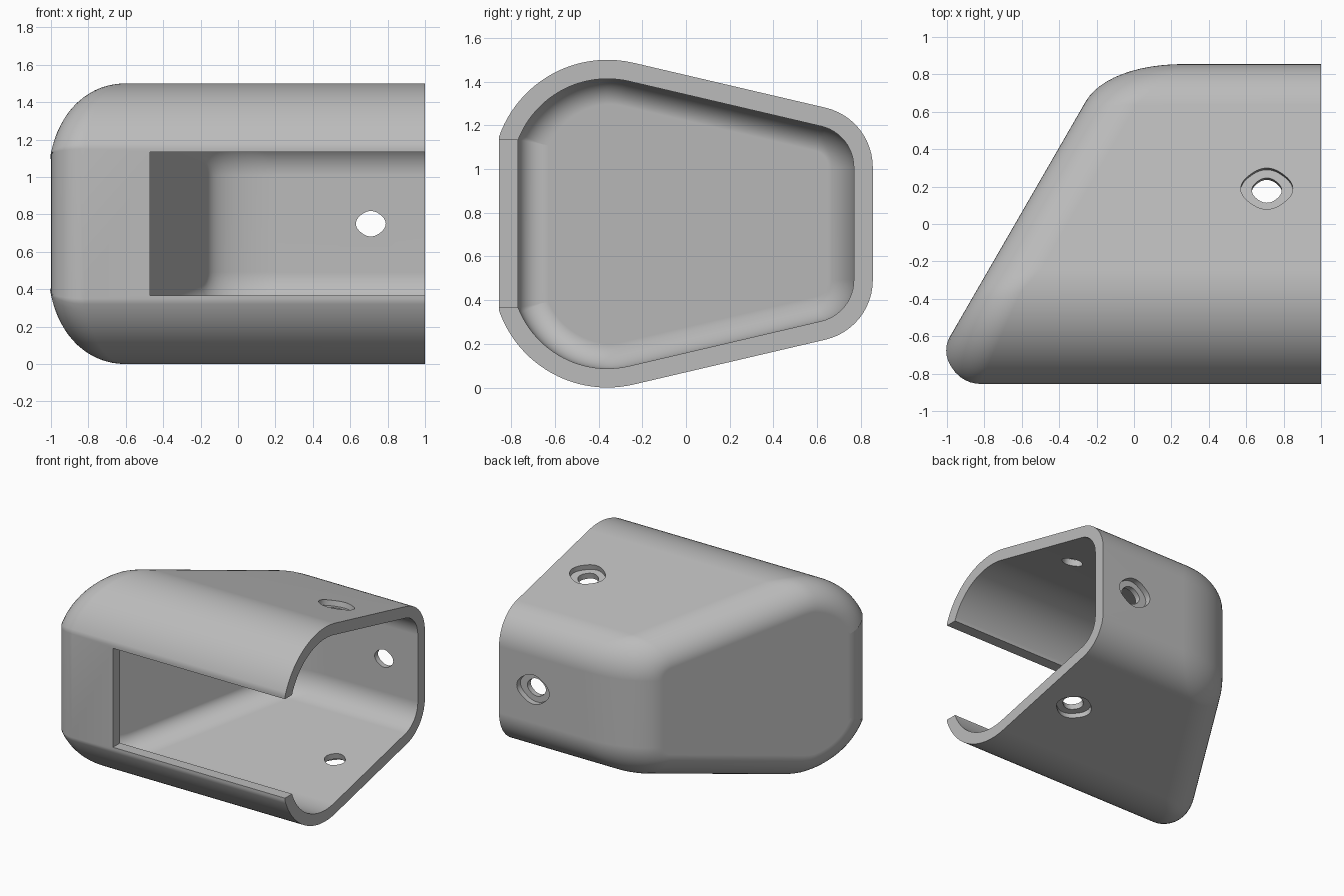
import bpy
import bmesh
from math import sin, cos, tan, asin, pi, radians
from mathutils import Matrix, Vector

cube = bpy.data.objects.get("Cube")
if cube:
    bpy.data.objects.remove(cube)

MID = 0.75             # height of the symmetry plane
WALL = 0.087
TILT = radians(13.1)   # slope of the top and bottom faces
SLANT = tan(radians(30))

grey = bpy.data.materials.new("plain grey")
grey.use_nodes = True
COLOUR = (0.5, 0.5, 0.5, 1)
grey.diffuse_color = COLOUR
grey.node_tree.nodes["Principled BSDF"].inputs["Base Color"].default_value = COLOUR


def section(wall):
    """Closed cross-section as (y, z, normal y, normal z), offset inward by wall."""
    front, back = -0.855 + wall, 0.855
    big, small = 0.525 - wall, 0.28 - wall
    start = asin((front + 0.36) / big)
    half = []
    for i in range(25):
        a = start + (TILT - start) * i / 24
        n = (sin(a), cos(a)) if i else (-1, tan((pi / 2 + start) / 2))
        half.append((-0.36 + big * sin(a), 0.225 + big * cos(a), *n))
    for i in range(13):
        a = TILT + (pi / 2 - TILT) * i / 12
        half.append((back - 0.28 + small * sin(a), 0.258 + small * cos(a), sin(a), cos(a)))
    return half + [(y, -z, ny, -nz) for y, z, ny, nz in reversed(half)]


def skin(bm, wall, lengths, depths, steps=12):
    """Loft with a slanted, rounded closed end; returns the open rim ring."""
    pts = section(wall)
    corner = -1.13 + wall / cos(radians(30))
    rings = [[bm.verts.new((1, y, MID + z)) for y, z, _, _ in pts]]
    for k in range(steps + 1):
        t = k / steps
        ring = []
        for y, z, ny, nz in pts:
            top, front, back = lengths
            length = top + (back - top) * max(ny, 0) + (front - top) * max(-ny, 0)
            depth = depths[0] + (depths[1] - depths[0]) * max(-ny, 0)
            weight = 0.68 + 0.18 * ny
            den = (1 - t) ** 2 + 2 * weight * t * (1 - t) + t * t
            inset = depth * t * t / den
            along = length * (1 - t) ** 2 / den
            yy, zz = y - ny * inset, z - nz * inset
            ring.append(bm.verts.new((corner + SLANT * (yy + 0.855) + along, yy, MID + zz)))
        rings.append(ring)
    for a, b in zip(rings, rings[1:]):
        for i in range(len(pts)):
            j = (i + 1) % len(pts)
            bm.faces.new((a[i], a[j], b[j], b[i]))
    bm.faces.new(rings[-1])
    return rings[0]


def make_object(name, bm):
    bmesh.ops.recalc_face_normals(bm, faces=bm.faces)
    mesh = bpy.data.meshes.new(name)
    bm.to_mesh(mesh)
    bm.free()
    obj = bpy.data.objects.new(name, mesh)
    mesh.materials.append(grey)
    bpy.context.collection.objects.link(obj)
    return obj


def cut(target, cutter):
    cutter.hide_render = True
    mod = target.modifiers.new("cut", "BOOLEAN")
    mod.operation, mod.solver, mod.object = "DIFFERENCE", "EXACT", cutter
    bpy.context.view_layer.objects.active = target
    bpy.ops.object.modifier_apply(modifier=mod.name)
    bpy.data.objects.remove(cutter)


def plug(name, place, radius, bump, low, high):
    """Round prism with two side bumps, along the local z axis."""
    bm = bmesh.new()
    count = 48
    loops = []
    for z in (low, high):
        loop = []
        for i in range(count):
            a = 2 * pi * i / count
            r = radius + bump * abs(cos(a)) ** 6
            loop.append(bm.verts.new(place @ Vector((r * cos(a), r * sin(a), z))))
        loops.append(loop)
        bm.faces.new(loop)
    for i in range(count):
        j = (i + 1) % count
        bm.faces.new((loops[0][i], loops[0][j], loops[1][j], loops[1][i]))
    return make_object(name, bm)


# Hollow shell, open at one end
bm = bmesh.new()
outer = skin(bm, 0, (0.24, 0.31, 0.41), (0.2, 0.268))
inner = skin(bm, WALL, (0.14, 0.16, 0.3), (0.115, 0.14))
for i in range(len(outer)):
    j = (i + 1) % len(outer)
    bm.faces.new((outer[i], outer[j], inner[j], inner[i]))
shell = make_object("cover_shell", bm)

# Front window, running out through the open end
bm = bmesh.new()
bmesh.ops.create_cube(bm, size=1, matrix=Matrix.Translation((0.365, -0.85, MID))
                      @ Matrix.Diagonal((1.67, 0.4, 0.765, 1)))
cut(shell, make_object("window_cutter", bm))

# Recessed screw holes in the top, bottom and back
for angle, y, z in ((-TILT, 0.19, 0.64), (pi + TILT, 0.19, -0.64), (-pi / 2, 0.855, 0)):
    place = Matrix.Translation((0.71, y, MID + z)) @ Matrix.Rotation(angle, 4, "X")
    cut(shell, plug("recess_cutter", place, 0.113, 0.026, -0.045, 0.1))
    cut(shell, plug("hole_cutter", place, 0.068, 0.012, -0.2, 0.1))

# Smooth shading with sharp rims
bpy.ops.object.select_all(action="DESELECT")
shell.select_set(True)
bpy.context.view_layer.objects.active = shell
bpy.ops.object.shade_smooth_by_angle(angle=radians(30))
normals = shell.modifiers.new("flat faces", "WEIGHTED_NORMAL")
normals.keep_sharp = True
